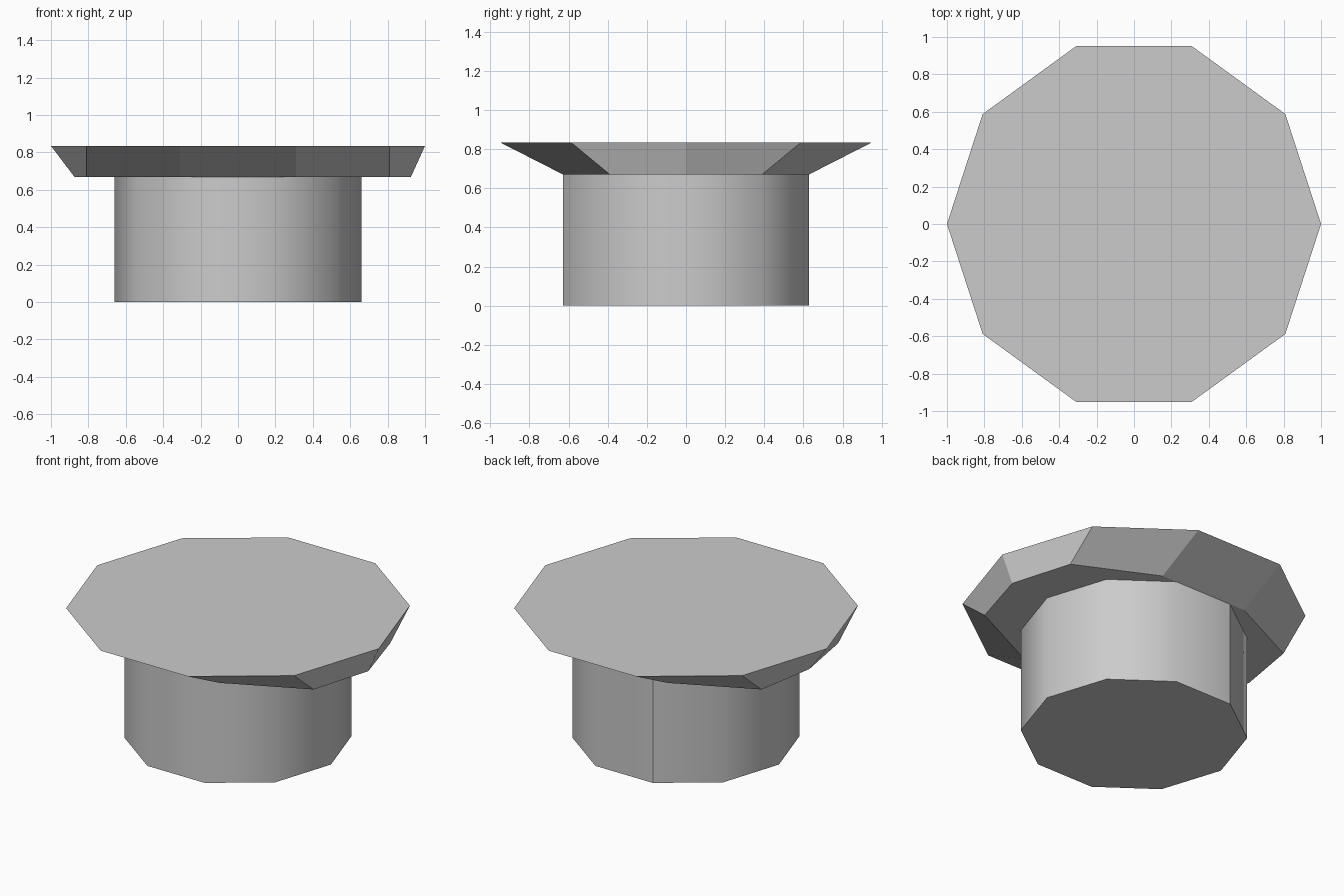
import bpy, bmesh
from math import cos, sin, radians

if "Cube" in bpy.data.objects:
    bpy.data.objects.remove(bpy.data.objects["Cube"])

SIDES = 10
Z_JOIN, Z_TOP, R_COLUMN = 0.67, 0.835, 0.66


def ring(rx, ry, z):
    step = radians(360 / SIDES)
    return [(rx * cos(i * step), ry * sin(i * step), z) for i in range(SIDES)]


def make_prism(name, low, high, smooth_sides=False, seam=None):
    """Closed solid between two rings; smooth sides keep sharp rims."""
    bm = bmesh.new()
    lo = [bm.verts.new(p) for p in low]
    hi = [bm.verts.new(p) for p in high]
    bm.faces.new(lo[::-1])
    bm.faces.new(hi)
    for i in range(SIDES):
        j = (i + 1) % SIDES
        bm.faces.new((lo[i], lo[j], hi[j], hi[i])).smooth = smooth_sides
    for a in (lo, hi):
        for i in range(SIDES):
            bm.edges.get((a[i], a[(i + 1) % SIDES])).smooth = False
    if seam is not None:
        bm.edges.get((lo[seam], hi[seam])).smooth = False
    mesh = bpy.data.meshes.new(name)
    bm.to_mesh(mesh)
    bm.free()
    obj = bpy.data.objects.new(name, mesh)
    bpy.context.collection.objects.link(obj)
    return obj


# Ten-sided column, smooth shaded with one sharp seam
make_prism("column", ring(R_COLUMN, R_COLUMN, 0), ring(R_COLUMN, R_COLUMN, Z_JOIN),
           smooth_sides=True, seam=3)

# Flared slab: its lower ring is squeezed in y, with both x tips pulled in
lower = ring(1, R_COLUMN, Z_JOIN)
lower[0] = (0.925, 0, Z_JOIN)
lower[SIDES // 2] = (-0.875, 0, Z_JOIN)
make_prism("flared_top", lower, ring(1, 1, Z_TOP))
